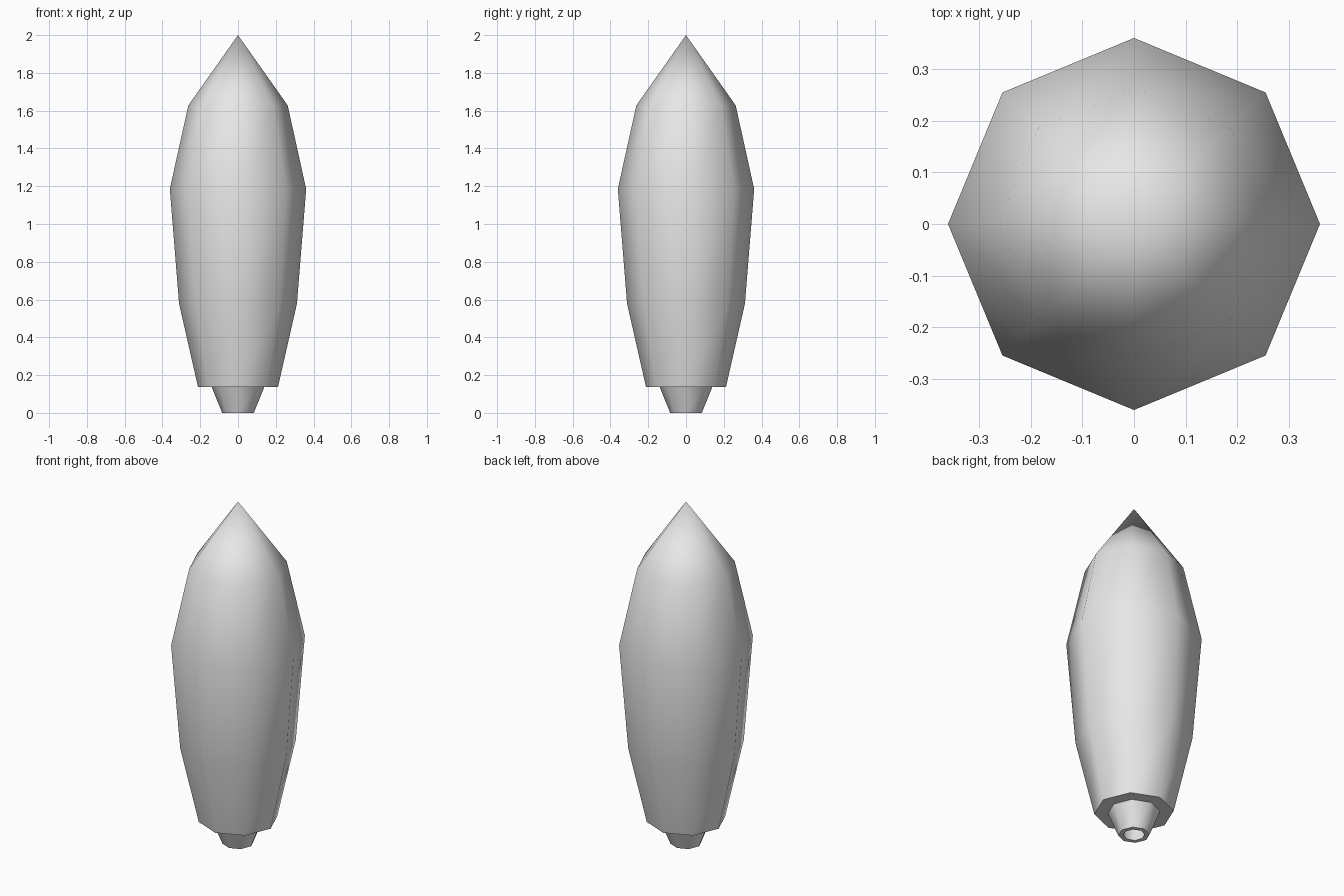
import bpy, bmesh, math
from mathutils import Matrix, Vector

cube = bpy.data.objects.get("Cube")
if cube:
    bpy.data.objects.remove(cube, do_unlink=True)

SIDES = 8

grey = bpy.data.materials.new("light_grey")
grey.use_nodes = True
colour = (0.8, 0.8, 0.8, 1.0)
grey.diffuse_color = colour
grey.node_tree.nodes["Principled BSDF"].inputs["Base Color"].default_value = colour


def turned_part(name, profile):
    """Spin a (radius, height) profile around z, with corners on the x and y axes."""
    bm = bmesh.new()
    verts = [bm.verts.new((r, 0, z)) for r, z in profile]
    edges = [bm.edges.new(pair) for pair in zip(verts, verts[1:])]
    bmesh.ops.spin(bm, geom=verts + edges, cent=(0, 0, 0), axis=(0, 0, 1),
                   angle=math.tau, steps=SIDES, use_merge=True)
    bmesh.ops.remove_doubles(bm, verts=bm.verts, dist=0.0005)
    bmesh.ops.recalc_face_normals(bm, faces=bm.faces)
    mesh = bpy.data.meshes.new(name)
    bm.to_mesh(mesh)
    bm.free()
    mesh.materials.append(grey)
    obj = bpy.data.objects.new(name, mesh)
    bpy.context.collection.objects.link(obj)
    # Smooth around the sides, sharp at the flat ends
    bpy.ops.object.select_all(action="DESELECT")
    obj.select_set(True)
    bpy.context.view_layer.objects.active = obj
    bpy.ops.object.shade_smooth_by_angle(angle=math.radians(60))
    return obj


# Pointed hull with a flat base
turned_part("hull", [(0, 0.138), (0.212, 0.138), (0.312, 0.578),
                     (0.361, 1.185), (0.263, 1.628), (0, 2.0)])

# Hollow nozzle below the hull
turned_part("nozzle", [(0, 0.12), (0.09, 0.12), (0.058, 0), (0.084, 0),
                       (0.14, 0.139), (0, 0.139)])
